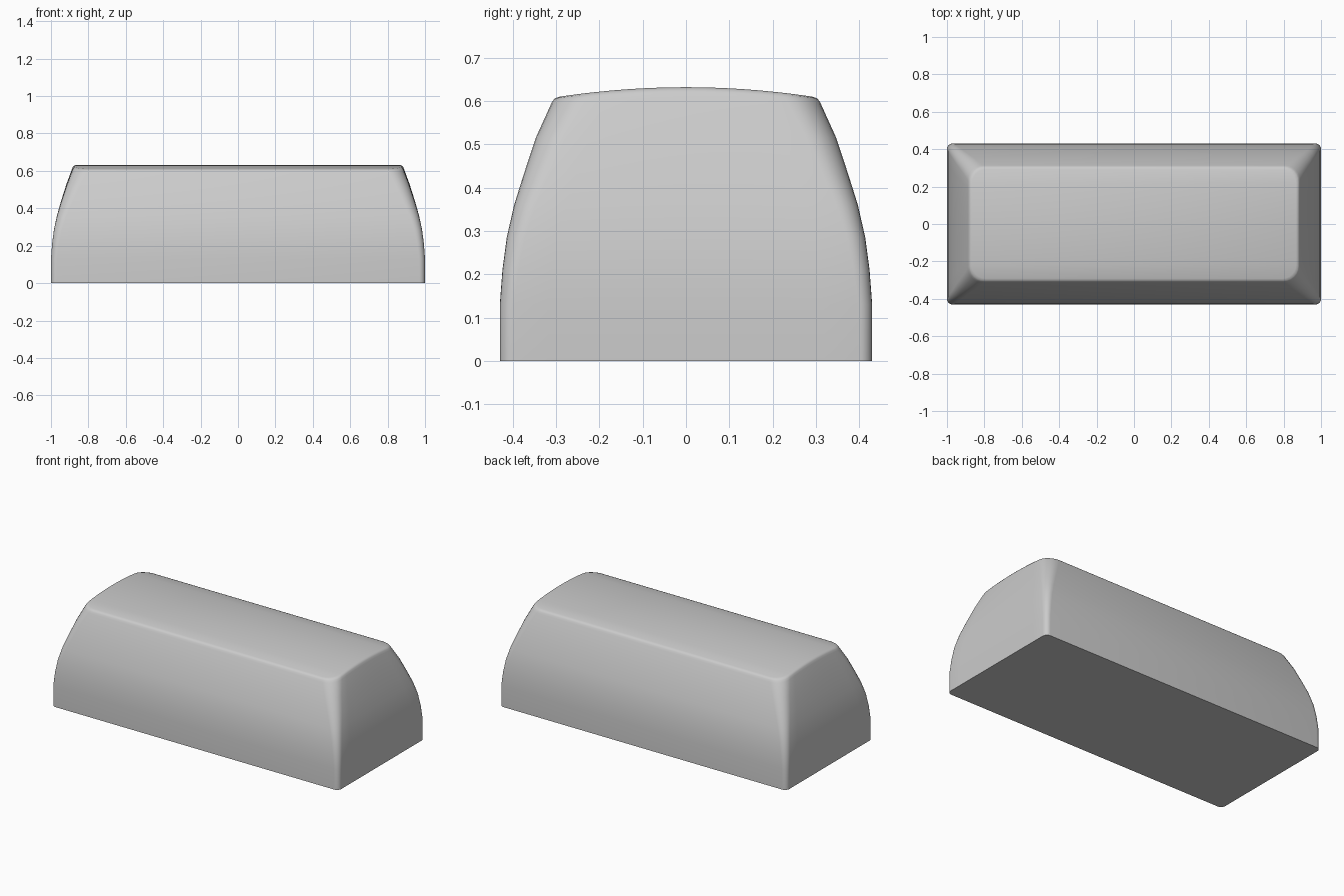
import bpy, bmesh
from math import sin, cos, pi, radians

if "Cube" in bpy.data.objects:
    bpy.data.objects.remove(bpy.data.objects["Cube"])

# Side profile: half length, half depth, height, corner radius, crown weight
PROFILE = [
    (1.000, 0.430, 0.000, 0.030, 0.0),
    (1.000, 0.430, 0.130, 0.032, 0.0),
    (0.994, 0.424, 0.210, 0.037, 0.0),
    (0.984, 0.414, 0.285, 0.042, 0.1),
    (0.967, 0.397, 0.360, 0.050, 0.2),
    (0.946, 0.375, 0.430, 0.060, 0.4),
    (0.917, 0.347, 0.515, 0.070, 0.7),
    (0.888, 0.314, 0.588, 0.080, 0.95),
    (0.883, 0.309, 0.599, 0.081, 1.0),
    (0.877, 0.303, 0.606, 0.080, 1.0),
    (0.866, 0.292, 0.610, 0.075, 1.0),
]
CROWN = 0.022
ARC, SIDE = 6, 10


def half_ring(hx, hy, r):
    """Right half of a rounded rectangle, running front to back."""
    front = [(hx - r + r * sin(a), -hy + r - r * cos(a))
             for a in (pi / 2 * i / ARC for i in range(ARC + 1))]
    side = [(hx, (hy - r) * (2 * i / SIDE - 1)) for i in range(1, SIDE)]
    return front + side + [(x, -y) for x, y in reversed(front)]


bm = bmesh.new()
rings = []
for hx, hy, z, r, w in PROFILE:
    pts = [(x, y, z + w * CROWN * (1 - (y / hy) ** 2)) for x, y in half_ring(hx, hy, r)]
    pts += [(-x, y, h) for x, y, h in reversed(pts)]
    rings.append([bm.verts.new(p) for p in pts])

# Curved walls
n = len(rings[0])
for low, high in zip(rings, rings[1:]):
    for i in range(n):
        j = (i + 1) % n
        bm.faces.new((low[i], low[j], high[j], high[i]))

# Crowned top made of strips, and flat underside
top = rings[-1]
for i in range(n // 2 - 1):
    bm.faces.new((top[i], top[i + 1], top[n - 2 - i], top[n - 1 - i]))
bm.faces.new(rings[0][::-1])
bmesh.ops.recalc_face_normals(bm, faces=bm.faces)

mesh = bpy.data.meshes.new("long_keycap")
bm.to_mesh(mesh)
bm.free()
keycap = bpy.data.objects.new("long_keycap", mesh)
bpy.context.collection.objects.link(keycap)
bpy.context.view_layer.objects.active = keycap
keycap.select_set(True)
bpy.ops.object.shade_smooth_by_angle(angle=radians(40))
